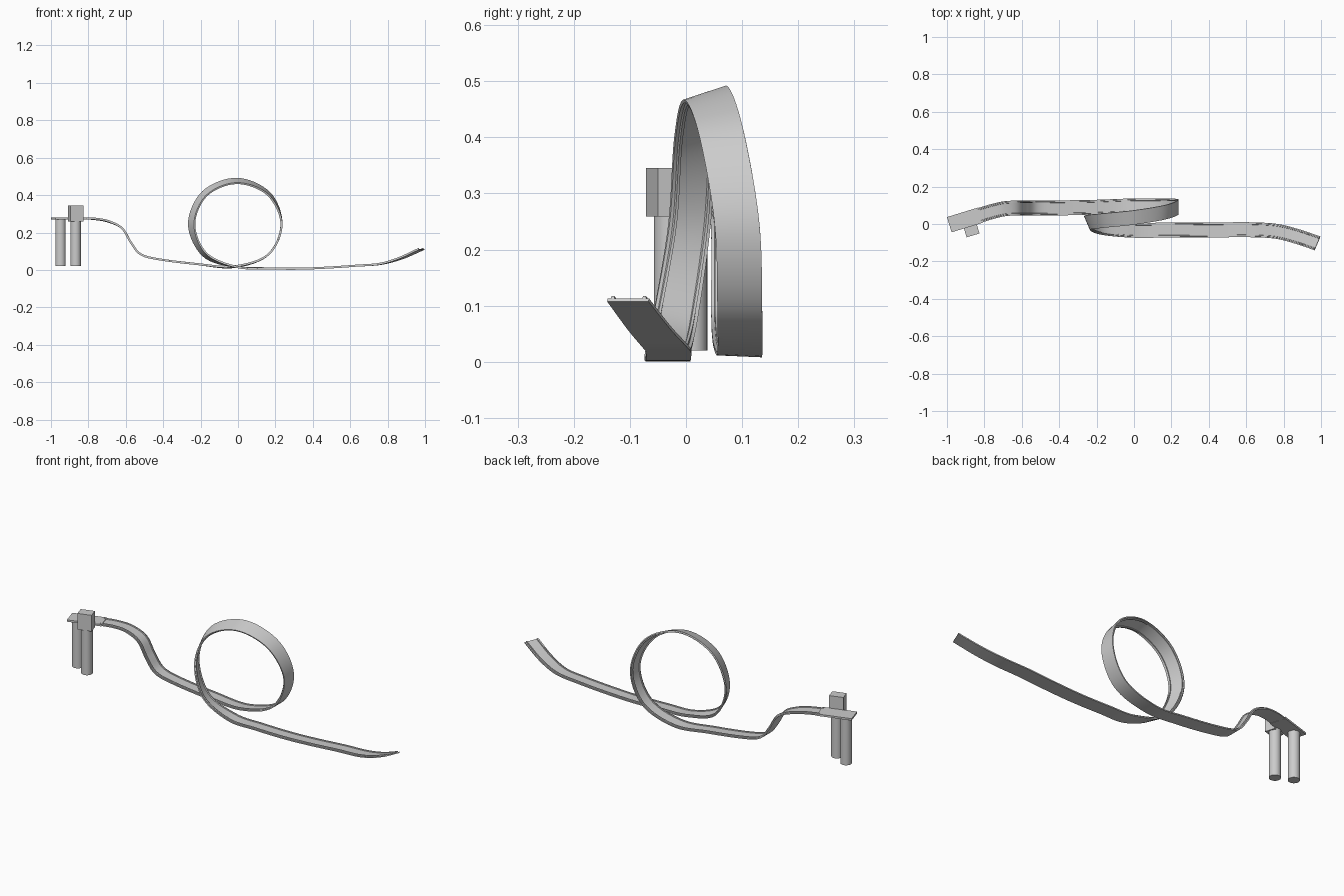
import bpy, bmesh, math
from mathutils import Vector, Matrix

if "Cube" in bpy.data.objects:
    bpy.data.objects.remove(bpy.data.objects["Cube"])

YAW = math.radians(17)

# Track path: x, y, z, then side lean (sx, sz) relative to +y
approach = [
    (-0.83, 0.045, 0.275, -0.31, 0), (-0.76, 0.066, 0.272, -0.28, 0),
    (-0.69, 0.082, 0.258, -0.1, 0), (-0.62, 0.085, 0.222, 0, 0),
    (-0.572, 0.085, 0.145, 0, 0), (-0.52, 0.085, 0.083, 0, 0),
    (-0.42, 0.086, 0.056, 0, 0), (-0.22, 0.089, 0.031, 0, 0),
    (-0.02, 0.096, 0.017, 0, -0.05)]
exit_run = [
    (-0.01, -0.033, 0.016, 0, 0), (0.15, -0.033, 0.008, 0, 0),
    (0.32, -0.032, 0.006, 0, 0), (0.48, -0.031, 0.012, 0, 0),
    (0.63, -0.031, 0.022, 0, 0), (0.76, -0.039, 0.032, 0.12, 0),
    (0.87, -0.066, 0.063, 0.3, 0), (0.98, -0.103, 0.112, 0.42, 0)]
# Loop: angle, y, conical lean
loop = []
for deg, y, lean in [(-45, .096, 0), (0, .091, 0), (45, .063, .18), (90, .035, .33),
                     (135, .018, .4), (180, .007, .43), (225, -.018, .28)]:
    c, s = math.cos(math.radians(deg)), math.sin(math.radians(deg))
    loop.append((-0.007 + 0.24 * c, y, 0.245 + 0.23 * s, lean * c, lean * s))
ctrl = [Vector(p) for p in approach + loop + exit_run]


def spline(pts, n):
    """Catmull-Rom samples through all points."""
    ext = [pts[0] * 2 - pts[1]] + pts + [pts[-1] * 2 - pts[-2]]
    out = []
    for i in range(len(pts) - 1):
        a, b, c, d = ext[i:i + 4]
        for k in range(n):
            t = k / n
            out.append(0.5 * (b * 2 + (c - a) * t + (a * 2 - b * 5 + c * 4 - d) * t * t
                              + (b * 3 - a - c * 3 + d) * t ** 3))
    return out + [pts[-1]]


# Track cross-section: flat strip with two raised guide ridges
half = [(0.04, -0.005), (0.04, 0.001), (0.034, 0.001), (0.033, 0.006),
        (0.028, 0.006), (0.027, 0.001)]
section = half + [(-u, v) for u, v in reversed(half)]

samples = spline(ctrl, 8)
pos = [Vector(p[:3]) for p in samples]
bm = bmesh.new()
rings = []
for i, p in enumerate(pos):
    tan = (pos[min(i + 1, len(pos) - 1)] - pos[max(i - 1, 0)]).normalized()
    side = Vector((samples[i][3], 1, samples[i][4])).normalized()
    nor = tan.cross(side).normalized()
    rings.append([bm.verts.new(p + side * u + nor * v) for u, v in section])
m = len(section)
for a, b in zip(rings, rings[1:]):
    for j in range(m):
        k = (j + 1) % m
        bm.faces.new((a[j], a[k], b[k], b[j]))
bm.faces.new(rings[0])
bm.faces.new(rings[-1])
bmesh.ops.recalc_face_normals(bm, faces=bm.faces)
low = min(v.co.z for v in bm.verts)
bmesh.ops.translate(bm, verts=bm.verts, vec=(0, 0, -min(low, 0)))
me = bpy.data.meshes.new("loop_track")
bm.to_mesh(me)
bm.free()
track = bpy.data.objects.new("loop_track", me)
bpy.context.collection.objects.link(track)


def box(name, loc, size):
    bpy.ops.mesh.primitive_cube_add(size=1, location=loc, rotation=(0, 0, YAW))
    ob = bpy.context.object
    ob.name = name
    ob.scale = size
    return ob


def post(name, x, y, top):
    bpy.ops.mesh.primitive_cylinder_add(vertices=32, radius=0.028, depth=top - 0.02,
                                        location=(x, y, (top + 0.02) / 2))
    bpy.context.object.name = name
    return bpy.context.object


# Start platform, launcher block and support posts
box("start_platform", (-0.904, 0.022, 0.274), (0.175, 0.085, 0.01))
box("launcher_block", (-0.868, -0.036, 0.302), (0.072, 0.052, 0.086))
posts = [post("platform_post", -0.949, 0.01, 0.272),
         post("block_post", -0.868, -0.029, 0.272)]

# Smooth the curved parts, keep ridges sharp
bpy.ops.object.select_all(action='DESELECT')
for ob in posts + [track]:
    ob.select_set(True)
bpy.context.view_layer.objects.active = track
bpy.ops.object.shade_smooth_by_angle(angle=math.radians(35))
